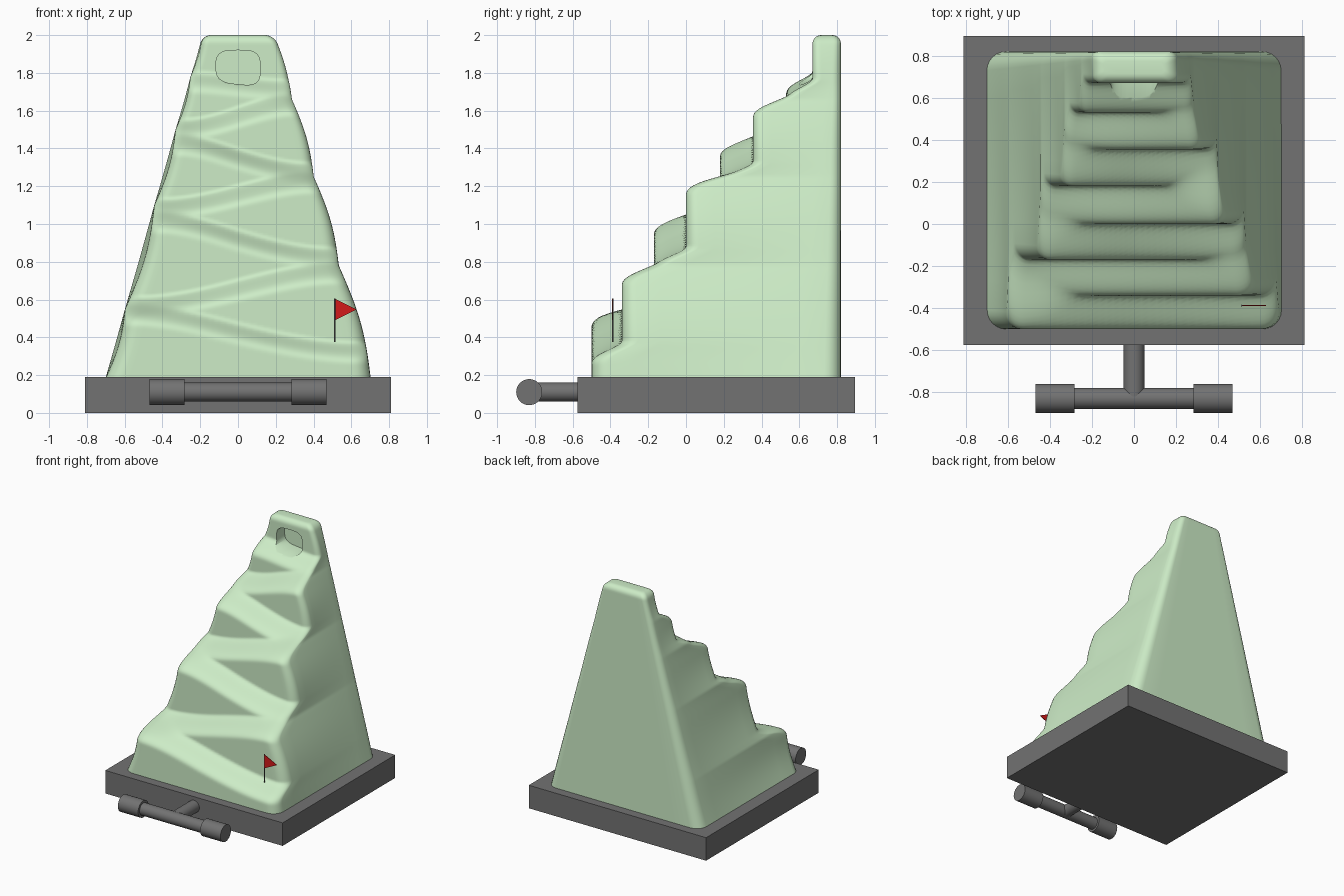
import bpy, bmesh, math
from mathutils import Matrix

if "Cube" in bpy.data.objects:
    bpy.data.objects.remove(bpy.data.objects["Cube"])


def material(name, rgb):
    m = bpy.data.materials.new(name)
    m.diffuse_color = (*rgb, 1)
    m.use_nodes = True
    m.node_tree.nodes["Principled BSDF"].inputs["Base Color"].default_value = m.diffuse_color
    return m


MINT = material("mint", (0.61, 0.84, 0.57))
DARK = material("dark_grey", (0.17, 0.17, 0.17))
RED = material("red", (0.65, 0.01, 0.01))


def add_object(name, bm, mat, angle=None):
    bmesh.ops.recalc_face_normals(bm, faces=bm.faces)
    me = bpy.data.meshes.new(name)
    bm.to_mesh(me)
    bm.free()
    me.materials.append(mat)
    ob = bpy.data.objects.new(name, me)
    bpy.context.collection.objects.link(ob)
    if angle:
        bpy.context.view_layer.objects.active = ob
        ob.select_set(True)
        bpy.ops.object.shade_smooth_by_angle(angle=math.radians(angle))
        ob.select_set(False)
    return ob


def cylinder(name, centre, r, length, axis):
    rot = {"x": Matrix.Rotation(math.pi / 2, 4, "Y"),
           "y": Matrix.Rotation(math.pi / 2, 4, "X"), "z": Matrix()}[axis]
    bm = bmesh.new()
    bmesh.ops.create_cone(bm, cap_ends=True, segments=32, radius1=r, radius2=r,
                          depth=length, matrix=Matrix.Translation(centre) @ rot)
    return add_object(name, bm, DARK, 40)


def prism(name, outline, y0, y1, mat):
    bm = bmesh.new()
    a = [bm.verts.new((x, y0, z)) for x, z in outline]
    b = [bm.verts.new((x, y1, z)) for x, z in outline]
    bm.faces.new(a)
    bm.faces.new(b)
    for i in range(len(a)):
        j = (i + 1) % len(a)
        bm.faces.new((a[i], a[j], b[j], b[i]))
    return add_object(name, bm, mat)


def smooth(t):
    t = max(0.0, min(1.0, t))
    return t * t * (3 - 2 * t)


# Mountain: zigzag ledges given as (left height, right height, retreat in y)
LEDGES = [(0.55, 0.35, 0.16), (0.59, 0.77, 0.17), (1.04, 0.85, 0.17),
          (1.11, 1.25, 0.18), (1.45, 1.30, 0.175), (1.53, 1.66, 0.175),
          (1.78, 1.74, 0.14)]
BULGE = {-1: [0.18, 0.55, 1.1, 1.5, 1.78, 2.01], 1: [0.18, 0.78, 1.25, 1.66, 2.01]}
BACK, TOP = 0.82, 2.0


def half_width(z):
    return 0.70 - (z - 0.19) * 0.282


def front_y(x, z):
    u = x / half_width(z)
    y = -0.5
    for left, right, depth in LEDGES:
        ledge = left + (right - left) * smooth((u + 0.95) / 1.9)
        t = max(0.0, min(1.0, (z - ledge + 0.10) / 0.13))
        y += depth * smooth(t ** 1.4)
    return y


def side_bulge(side, z):
    nodes = BULGE[side]
    for a, b in zip(nodes, nodes[1:]):
        if a <= z <= b:
            return 0.055 * (b - a) * math.sin(math.pi * (z - a) / (b - a))
    return 0.0


def ring(z, inset):
    hw = half_width(z)
    r = 0.035 + 0.055 * (TOP - z) / 1.8
    cx = hw - r
    pts = []
    for i in range(33):
        x = -cx + 2 * cx * i / 32
        pts.append((x, front_y(x, z)))
    arc = [k * math.pi / 12 for k in range(1, 7)]
    fr, fl = front_y(cx, z) + r, front_y(-cx, z) + r
    by = BACK - r
    pts += [(cx + r * math.sin(a), fr - r * math.cos(a)) for a in arc]
    pts += [(hw, fr + (by - fr) * k / 8) for k in range(1, 9)]
    pts += [(cx + r * math.cos(a), by + r * math.sin(a)) for a in arc]
    pts += [(cx - 2 * cx * k / 8, BACK) for k in range(1, 9)]
    pts += [(-cx - r * math.sin(a), by + r * math.cos(a)) for a in arc]
    pts += [(-hw, by + (fl - by) * k / 8) for k in range(1, 9)]
    pts += [(-cx - r * math.cos(a), fl - r * math.sin(a)) for a in arc[:-1]]
    out = []
    for x, y in pts:
        side = 1 if x > 0 else -1
        f = front_y(max(-cx, min(cx, x)), z)
        v = max(0.0, min(1.0, (y - f) / (BACK - f)))
        x += side_bulge(side, z) * (1 - v) * x / hw * side
        if inset:
            ym = (front_y(0, z) + BACK) / 2
            x *= 1 - inset / hw
            y = ym + (y - ym) * (1 - inset / 0.075)
        out.append((x, y))
    return out


bm = bmesh.new()
R = 0.045
levels = [(0.17 + (TOP - R - 0.17) * i / 150, 0) for i in range(151)]
levels += [(TOP - R + R * math.sin(a), R * (1 - math.cos(a)))
           for a in [k * math.pi / 12 for k in range(1, 7)]]
rings = [[bm.verts.new((x, y, z)) for x, y in ring(z, ins)] for z, ins in levels]
n = len(rings[0])
for lo, hi in zip(rings, rings[1:]):
    for i in range(n):
        j = (i + 1) % n
        bm.faces.new((lo[i], lo[j], hi[j], hi[i]))
bm.faces.new(rings[0])
bm.faces.new(rings[-1])
mountain = add_object("mountain", bm, MINT)

# Cave near the summit
outline = []
for k in range(40):
    a = 2 * math.pi * k / 40
    c, s = math.cos(a), math.sin(a)
    x = 0.117 * math.copysign(abs(c) ** 0.6, c)
    z = 1.83 + 0.09 * math.copysign(abs(s) ** 0.6, s)
    if s < 0:
        z -= 0.1 * x
    outline.append((x, z))
cutter = prism("cave_cutter", outline, 0.58, 0.775, MINT)
cut = mountain.modifiers.new("cave", "BOOLEAN")
cut.operation, cut.object, cut.solver = "DIFFERENCE", cutter, "EXACT"
bpy.context.view_layer.objects.active = mountain
mountain.select_set(True)
bpy.ops.object.modifier_apply(modifier="cave")
bpy.ops.object.shade_smooth_by_angle(angle=math.radians(50))
mountain.select_set(False)
bpy.data.objects.remove(cutter)

# Base plate
prism("base", [(-0.81, 0), (0.81, 0), (0.81, 0.19), (-0.81, 0.19)], -0.575, 0.895, DARK)

# T-shaped pull handle
cylinder("handle_stem", (0, -0.69, 0.11), 0.05, 0.26, "y")
cylinder("handle_bar", (0, -0.83, 0.11), 0.05, 0.60, "x")
for side, label in ((-1, "left"), (1, "right")):
    cylinder("handle_grip_" + label, (side * 0.376, -0.83, 0.11), 0.069, 0.185, "x")

# Flag
cylinder("flag_pole", (0.512, -0.388, 0.49), 0.004, 0.23, "z")
prism("flag", [(0.512, 0.49), (0.628, 0.547), (0.512, 0.605)], -0.39, -0.386, RED)
